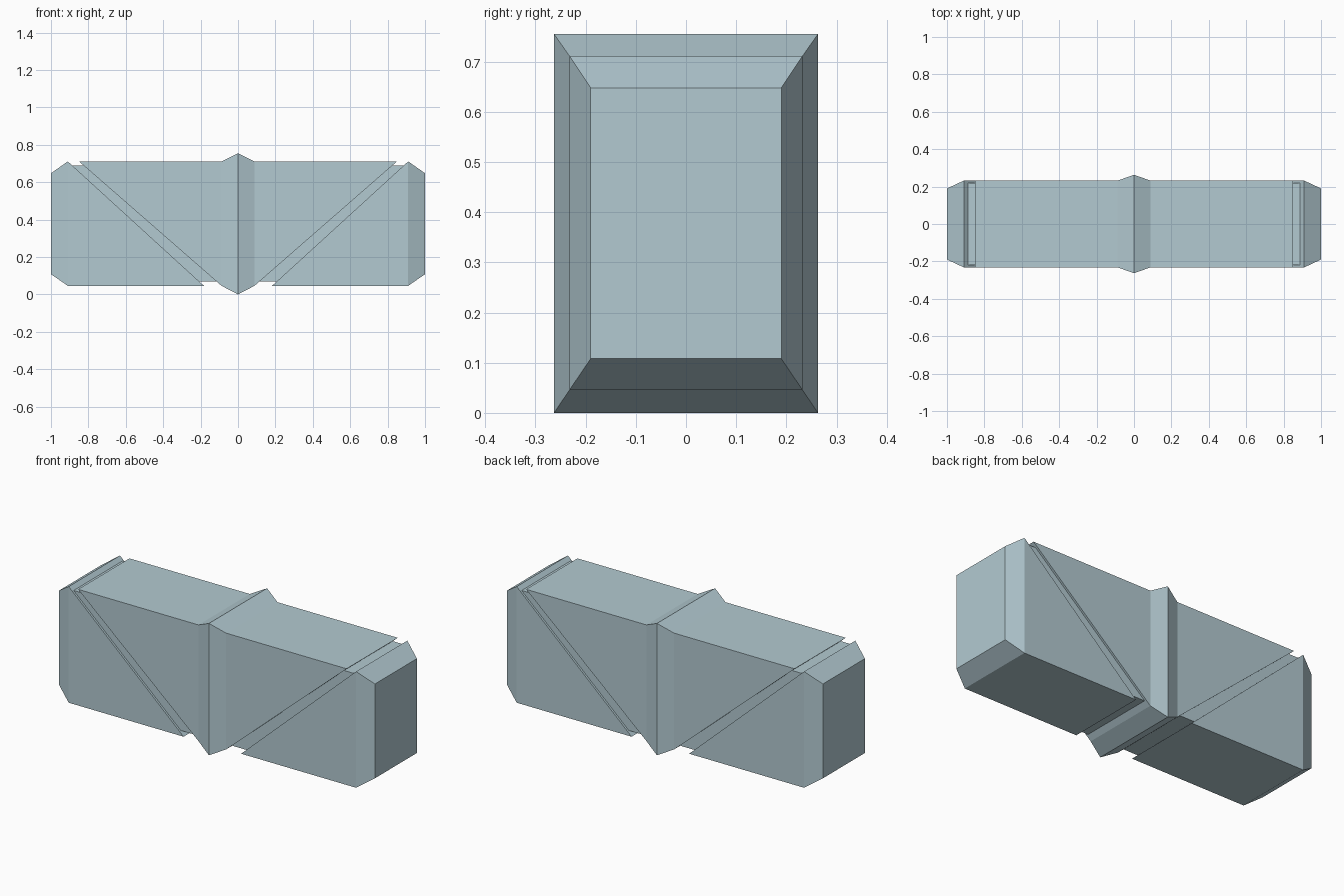
import bpy
import bmesh

cube = bpy.data.objects.get("Cube")
if cube:
    bpy.data.objects.remove(cube, do_unlink=True)

paint = bpy.data.materials.new("pale_blue_grey")
paint.use_nodes = True
colour = (0.45, 0.59, 0.64, 1)
paint.diffuse_color = colour
paint.node_tree.nodes["Principled BSDF"].inputs["Base Color"].default_value = colour


def loft(name, sections):
    """Join rectangular sections (x, half depth, bottom, top) along x."""
    bm = bmesh.new()
    rings = []
    for x, y, low, high in sections:
        corners = ((-y, low), (y, low), (y, high), (-y, high))
        rings.append([bm.verts.new((x, cy, cz)) for cy, cz in corners])
    for a, b in zip(rings, rings[1:]):
        for i in range(4):
            j = (i + 1) % 4
            bm.faces.new((a[i], a[j], b[j], b[i]))
    # Cap only the ends that are not pointed
    for ring, section in ((rings[0], sections[0]), (rings[-1], sections[-1])):
        if section[3] - section[2] > 0.001:
            bm.faces.new(ring)
    bmesh.ops.remove_doubles(bm, verts=bm.verts, dist=0.0001)
    bmesh.ops.recalc_face_normals(bm, faces=bm.faces)
    mesh = bpy.data.meshes.new(name)
    bm.to_mesh(mesh)
    bm.free()
    mesh.materials.append(paint)
    obj = bpy.data.objects.new(name, mesh)
    bpy.context.collection.objects.link(obj)
    return obj


def flip(sections):
    return [(-x, y, low, high) for x, y, low, high in reversed(sections)]


# Main sizes
DEPTH, LOW, HIGH = 0.232, 0.046, 0.711

# Central body: a ridge in the middle, undersides sloping up to both tips
half = [(0.088, DEPTH, LOW, HIGH), (0.85, DEPTH, HIGH, HIGH)]
loft("centre_body", flip(half) + [(0, 0.263, 0, 0.755)] + half)

# End wedges with tapered outer ends, and the recessed strips in the grooves
wedge = [(0.182, DEPTH, LOW, LOW), (0.91, DEPTH, LOW, HIGH), (1, 0.19, 0.108, 0.648)]
strip = [(0.11, 0.22, 0.07, 0.07), (0.215, 0.22, 0.07, 0.162),
         (0.82, 0.22, 0.626, 0.69), (0.89, 0.22, 0.69, 0.69)]
for part, sections in (("end_wedge", wedge), ("groove_strip", strip)):
    loft("left_" + part, sections)
    loft("right_" + part, flip(sections))
